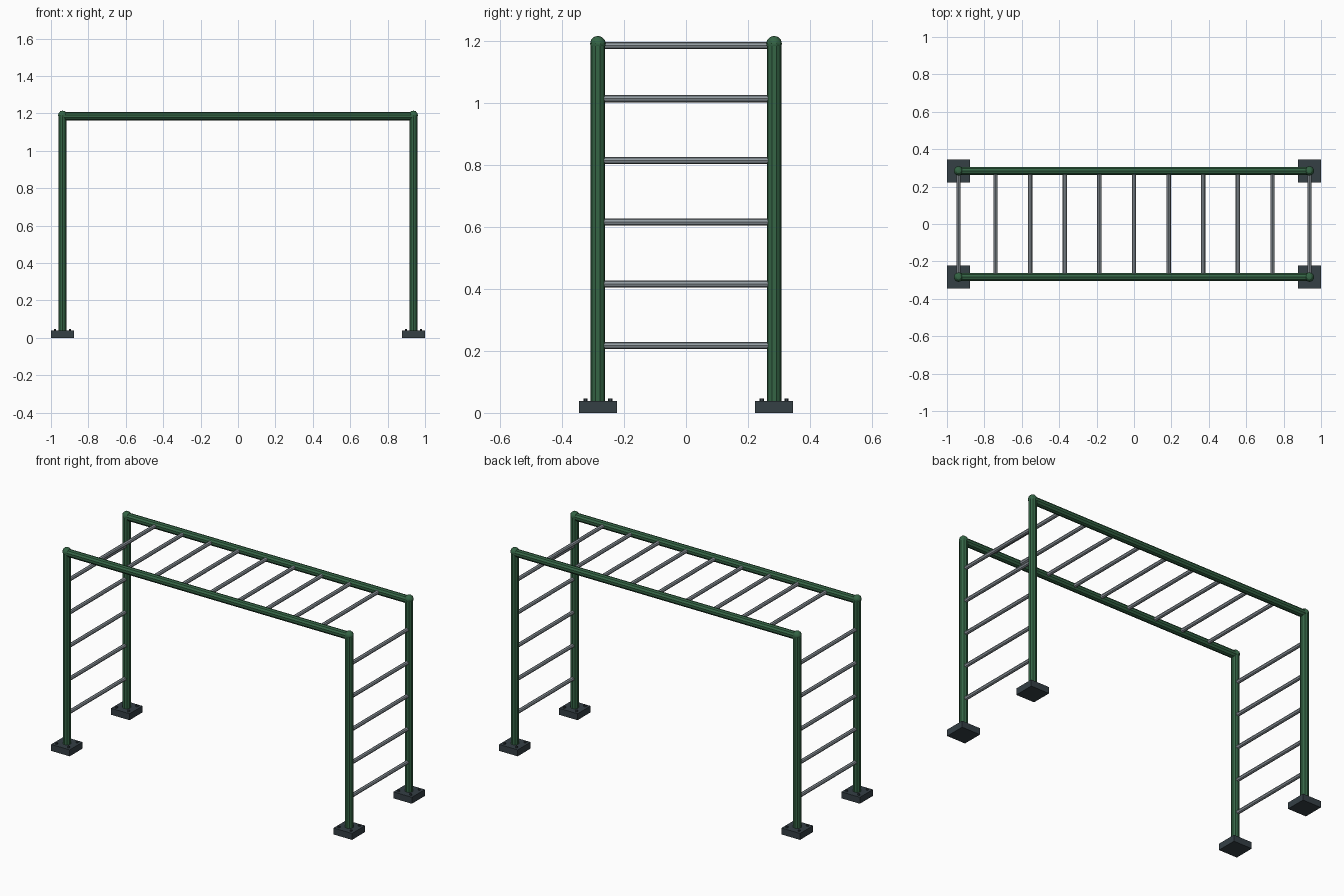
import bpy
from mathutils import Vector

if "Cube" in bpy.data.objects:
    bpy.data.objects.remove(bpy.data.objects["Cube"])


def material(name, rgb):
    m = bpy.data.materials.new(name)
    m.use_nodes = True
    m.diffuse_color = (*rgb, 1)
    m.node_tree.nodes["Principled BSDF"].inputs["Base Color"].default_value = (*rgb, 1)
    return m


GREEN = material("green paint", (0.035, 0.13, 0.06))
STEEL = material("grey steel", (0.29, 0.33, 0.36))
DARK = material("dark footing", (0.035, 0.05, 0.06))

POST_X, POST_Y = 0.938, 0.284
BEAM_Z = 1.185
TUBE_R, RUNG_R = 0.0235, 0.0115


def finish(name, mat, smooth=True):
    ob = bpy.context.object
    ob.name = name
    ob.data.materials.append(mat)
    if smooth:
        bpy.ops.object.shade_smooth_by_angle()
    return ob


def tube(name, a, b, radius, mat, sides):
    a, b = Vector(a), Vector(b)
    bpy.ops.mesh.primitive_cylinder_add(vertices=sides, radius=radius,
                                        depth=(b - a).length, location=(a + b) / 2)
    ob = finish(name, mat)
    ob.rotation_euler = (b - a).to_track_quat("Z", "Y").to_euler()
    return ob


def rung(name, x, z):
    y = POST_Y - TUBE_R + 0.006
    tube(name, (x, -y, z), (x, y, z), RUNG_R, STEEL, 8)


# Posts with rounded caps, footings and anchor bolts
for sx, side in ((-1, "right"), (1, "left")):
    for sy, end in ((-1, "front"), (1, "back")):
        x, y = sx * POST_X, sy * POST_Y
        tag = f"{end}_{side}"
        tube(f"post_{tag}", (x, y, 0.03), (x, y, BEAM_Z + 0.005), TUBE_R, GREEN, 10)
        bpy.ops.mesh.primitive_uv_sphere_add(segments=10, ring_count=6, radius=0.0255,
                                             location=(x, y, BEAM_Z + 0.005))
        finish(f"post_cap_{tag}", GREEN)
        bpy.ops.mesh.primitive_cube_add(size=1, location=(x, y, 0.0195))
        foot = finish(f"footing_{tag}", DARK, False)
        foot.scale = (0.123, 0.123, 0.039)
        bevel = foot.modifiers.new("soft edges", "BEVEL")
        bevel.width = 0.003
        bevel.segments = 1
        for bx in (-1, 1):
            for by in (-1, 1):
                bpy.ops.mesh.primitive_cylinder_add(
                    vertices=6, radius=0.007, depth=0.012,
                    location=(x + bx * 0.04, y + by * 0.04, 0.041))
                finish(f"anchor_bolt_{tag}", DARK, False)

# Long top beams
for sy, end in ((-1, "front"), (1, "back")):
    y = sy * POST_Y
    tube(f"top_beam_{end}", (-POST_X, y, BEAM_Z), (POST_X, y, BEAM_Z), 0.0225, GREEN, 10)

# Overhead rungs
for i in range(-4, 5):
    rung("overhead_rung", i * 0.185, BEAM_Z)

# Ladder rungs at both ends
for x in (-POST_X, POST_X):
    for i in range(5):
        rung("ladder_rung", x, 0.217 + i * 0.199)
